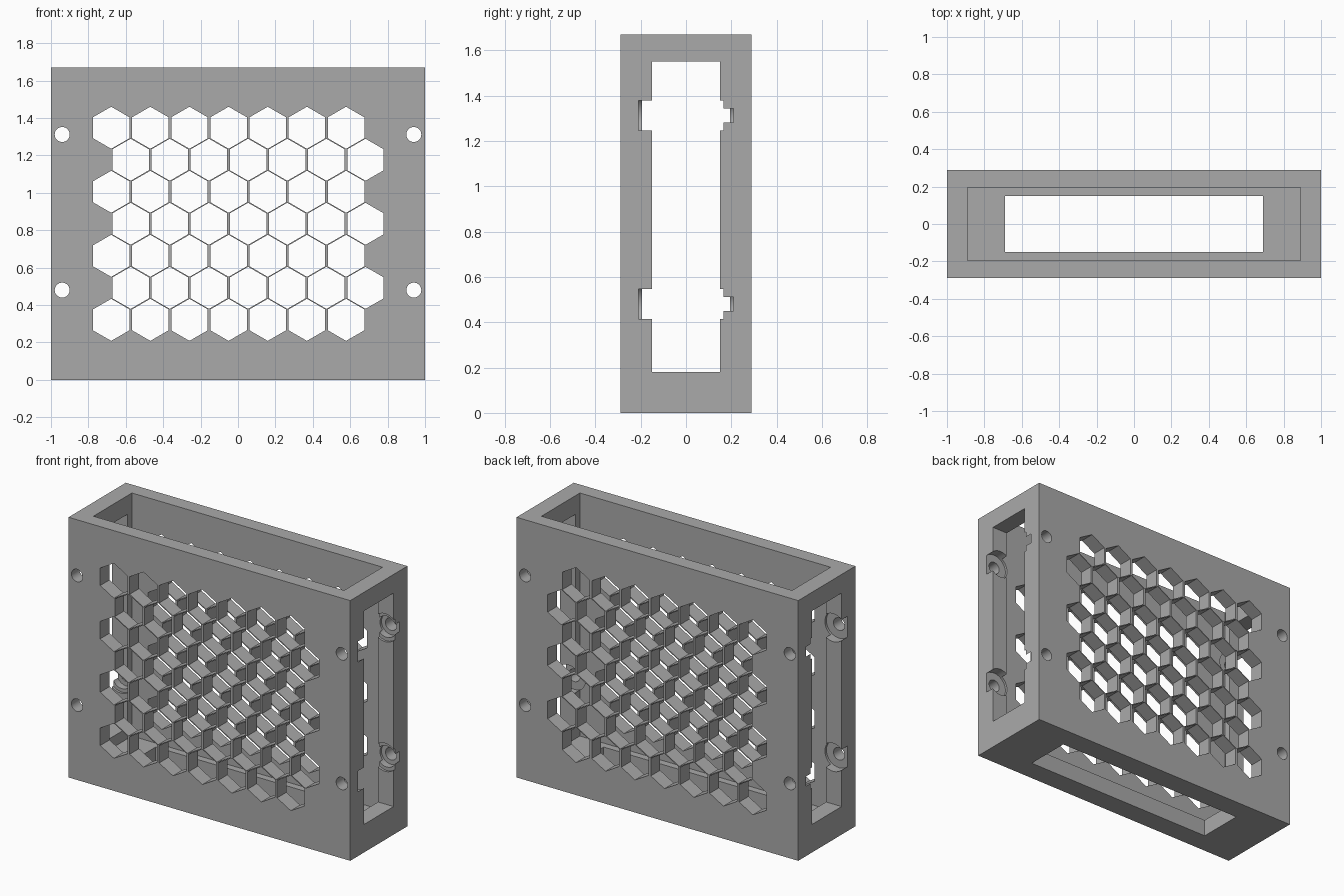
import bpy, bmesh, math
from mathutils import Matrix, Vector

if "Cube" in bpy.data.objects:
    bpy.data.objects.remove(bpy.data.objects["Cube"])

W, D, H = 2.0, 0.58, 1.67
FLOOR = 0.11

grey = bpy.data.materials.new("plain grey")
grey.diffuse_color = (0.4, 0.4, 0.4, 1)
grey.use_nodes = True
grey.node_tree.nodes["Principled BSDF"].inputs["Base Color"].default_value = grey.diffuse_color


def finish(bm, name):
    bmesh.ops.recalc_face_normals(bm, faces=bm.faces[:])
    me = bpy.data.meshes.new(name)
    bm.to_mesh(me)
    bm.free()
    me.materials.append(grey)
    ob = bpy.data.objects.new(name, me)
    bpy.context.collection.objects.link(ob)
    return ob


def box(name, lo, hi):
    bm = bmesh.new()
    lo, hi = Vector(lo), Vector(hi)
    m = Matrix.Translation((lo + hi) / 2) @ Matrix.Diagonal((*(hi - lo), 1))
    bmesh.ops.create_cube(bm, size=1, matrix=m)
    return finish(bm, name)


def turned(bm, x, z, profile, sides, phase=0.0):
    """Closed solid along y from (y, radius) stations."""
    rings = []
    for y, r in profile:
        angles = [phase + 2 * math.pi * i / sides for i in range(sides)]
        rings.append([bm.verts.new((x + r * math.cos(a), y, z + r * math.sin(a)))
                      for a in angles])
    for a, b in zip(rings, rings[1:]):
        for i in range(sides):
            j = (i + 1) % sides
            bm.faces.new((a[i], a[j], b[j], b[i]))
    bm.faces.new(rings[0])
    bm.faces.new(rings[-1])


# Outer block
frame = box("ventilated_case", (-W / 2, -D / 2, 0), (W / 2, D / 2, H))
cutters = []

# Open-topped cavity, floor opening, and the window through both side walls
cutters.append(box("cavity_cutter", (-0.89, -0.195, FLOOR), (0.89, 0.195, H + 0.2)))
cutters.append(box("floor_opening_cutter", (-0.69, -0.15, -0.2), (0.69, 0.15, FLOOR + 0.1)))
cutters.append(box("side_window_cutter", (-1.2, -0.15, 0.18), (1.2, 0.15, 1.55)))

# Honeycomb grille through the front and back walls
bm = bmesh.new()
for row in range(7):
    for col in range(7):
        x = -0.678 + 0.2093 * col + (0.104 if row % 2 else 0)
        turned(bm, x, 0.321 + 0.1712 * row, [(-0.5, 0.1123), (0.5, 0.1123)], 6, math.pi / 6)
cutters.append(finish(bm, "honeycomb_cutter"))

# Corner screw holes with stepped recesses on the inside
bm = bmesh.new()
steps = [(-0.5, 0.04), (-0.21, 0.04), (-0.21, 0.09), (0.165, 0.09),
         (0.165, 0.068), (0.21, 0.068), (0.21, 0.04), (0.5, 0.04)]
for x in (-0.94, 0.94):
    for z in (0.48, 1.312):
        turned(bm, x, z, steps, 32)
cutters.append(finish(bm, "screw_hole_cutter"))

# Apply every cut
bpy.context.view_layer.objects.active = frame
for c in cutters:
    c.hide_render = True
    mod = frame.modifiers.new(c.name, 'BOOLEAN')
    mod.operation = 'DIFFERENCE'
    mod.solver = 'EXACT'
    mod.object = c
    bpy.ops.object.modifier_apply(modifier=mod.name)
for c in cutters:
    bpy.data.objects.remove(c, do_unlink=True)

# Smooth hole walls, crisp edges
frame.select_set(True)
bpy.ops.object.shade_smooth_by_angle(angle=math.radians(30))
